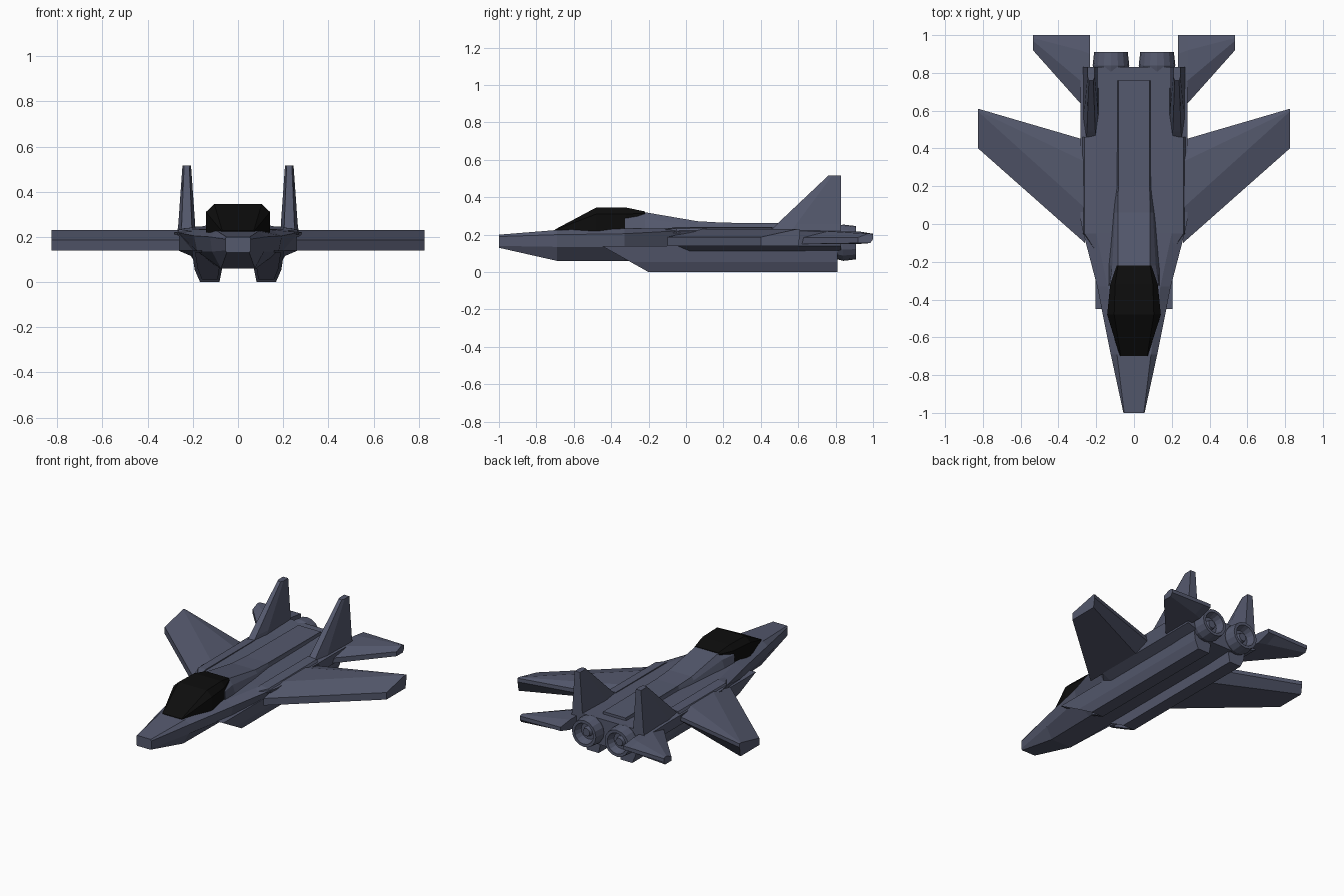
import bpy, bmesh, math
from mathutils import Vector

if "Cube" in bpy.data.objects:
    bpy.data.objects.remove(bpy.data.objects["Cube"])


def material(name, color):
    m = bpy.data.materials.new(name)
    m.diffuse_color = color
    m.use_nodes = True
    m.node_tree.nodes["Principled BSDF"].inputs["Base Color"].default_value = m.diffuse_color
    return m


SKIN = material("slate_skin", (0.09, 0.10, 0.155, 1))
GLASS = material("dark_glass", (0.004, 0.004, 0.004, 1))


def loft(name, rings, mat=SKIN, mirror=False, caps=True):
    """Skin a list of equal-length closed rings of 3D points."""
    bm = bmesh.new()
    vs = [[bm.verts.new(p) for p in r] for r in rings]
    n = len(rings[0])
    for a, b in zip(vs, vs[1:]):
        for i in range(n):
            j = (i + 1) % n
            bm.faces.new((a[i], a[j], b[j], b[i]))
    if caps:
        bm.faces.new(vs[0])
        bm.faces.new(vs[-1])
    bmesh.ops.remove_doubles(bm, verts=bm.verts, dist=1e-5)
    bmesh.ops.recalc_face_normals(bm, faces=bm.faces)
    me = bpy.data.meshes.new(name)
    bm.to_mesh(me)
    bm.free()
    me.materials.append(mat)
    ob = bpy.data.objects.new(name, me)
    bpy.context.collection.objects.link(ob)
    if mirror:
        ob.modifiers.new("mirror", 'MIRROR').use_mirror_merge = False
    return ob


def station(y, half):
    """Symmetric cross-section from right-half (x, z) points."""
    return [(x, y, z) for x, z in half] + [(-x, y, z) for x, z in reversed(half)]


# fuselage: top edge, upper chine, lower chine, belly edge
loft("fuselage", [
    station(-1.0, [(.052, .20), (.056, .19), (.056, .14), (.05, .13)]),
    station(-.69, [(.09, .225), (.123, .20), (.115, .135), (.075, .06)]),
    station(-.33, [(.14, .232), (.195, .205), (.18, .135), (.08, .06)]),
    station(-.05, [(.20, .235), (.268, .22), (.20, .14), (.08, .06)]),
    station(.02, [(.21, .235), (.283, .22), (.265, .14), (.08, .06)]),
    station(.60, [(.21, .238), (.283, .22), (.265, .14), (.08, .06)]),
    station(.83, [(.20, .245), (.283, .215), (.265, .14), (.08, .07)])])

# raised spine behind the cockpit
loft("spine", [
    station(-.325, [(.085, .325), (.13, .285), (.135, .225)]),
    station(-.22, [(.085, .32), (.115, .285), (.135, .225)]),
    station(.06, [(.085, .272), (.10, .25), (.112, .225)]),
    station(.20, [(.083, .264), (.085, .25), (.092, .225)]),
    station(.76, [(.083, .26), (.085, .25), (.09, .225)])])

# canopy
loft("canopy", [
    station(-.70, [(.07, .228), (.072, .226), (.075, .215)]),
    station(-.48, [(.105, .345), (.142, .31), (.142, .22)]),
    station(-.32, [(.10, .345), (.126, .31), (.126, .22)]),
    station(-.22, [(.085, .324), (.092, .315), (.092, .30)])], GLASS)

# intake trunks under the body with a raked, recessed mouth
outer = [(.07, .14), (.205, .14), (.192, .055), (.168, 0), (.082, 0), (.07, .06)]
inner = [(.085, .13), (.188, .13), (.176, .058), (.158, .012), (.092, .012), (.085, .06)]
rake = lambda z: -.2 - .25 * z / .14


def mouth(pts, dy):
    return [(x, rake(z) + dy, z) for x, z in pts]


loft("intake_trunk", [mouth(inner, .06), mouth(inner, 0.01), mouth(outer, 0),
                      [(x, .81, z) for x, z in outer]], mirror=True)


def airfoil(x, le, ridge1, ridge2, te, zb, zm, zt, z_te):
    """Blunt leading edge, rising bevel, flat top, falling trailing bevel."""
    return [(x, le, zb), (x, le, zm), (x, ridge1, zt), (x, ridge2, zt),
            (x, te, z_te), (x, te, z_te - .025), (x, ridge2, zb)]


# main wings
loft("wing", [airfoil(.26, -.10, .085, .33, .445, .14, .187, .23, .20),
              airfoil(.825, .40, .595, .60, .61, .14, .187, .23, .228)], mirror=True)

# tailplanes
loft("tailplane", [
    airfoil(.232, .58, .70, .90, 1.0, .15, .185, .218, .205),
    airfoil(.285, .64, .76, .92, 1.0, .15, .185, .218, .205),
    airfoil(.535, .92, .97, .985, 1.0, .155, .185, .205, .20)], mirror=True)


# twin vertical fins
def fin(z, le, te, x0, x1):
    c, m = (x0 + x1) / 2, le + .3 * (te - le)
    w = (x1 - x0) / 2
    return [(c - w * .6, le, z), (c + w * .6, le, z), (c + w, m, z),
            (c + w, te, z), (c - w, te, z), (c - w, m, z)]


loft("vertical_fin", [fin(.21, .44, .83, .188, .27), fin(.26, .49, .83, .19, .264),
                      fin(.515, .76, .83, .208, .246)], mirror=True)

# fairing along the shoulder at the wing root
loft("wing_root_fairing", [
    [(.20, -.13, .225), (.21, -.13, .225), (.21, -.13, .21), (.20, -.13, .21)],
    [(.20, -.05, .242), (.262, -.05, .234), (.27, -.05, .21), (.20, -.05, .21)],
    [(.20, .46, .242), (.262, .46, .236), (.283, .46, .21), (.20, .46, .21)]], mirror=True)

# hollow exhaust nozzles, lathed about y
profile = [(.08, .78), (.097, .84), (.089, .91), (.07, .91), (.055, .86),
           (.032, .86), (.026, .885)]
SIDES = 16
loft("exhaust_nozzle", [
    [(.122 + r * math.cos(2 * math.pi * i / SIDES), y,
      .157 + r * math.sin(2 * math.pi * i / SIDES)) for i in range(SIDES)]
    for r, y in profile], mirror=True)
